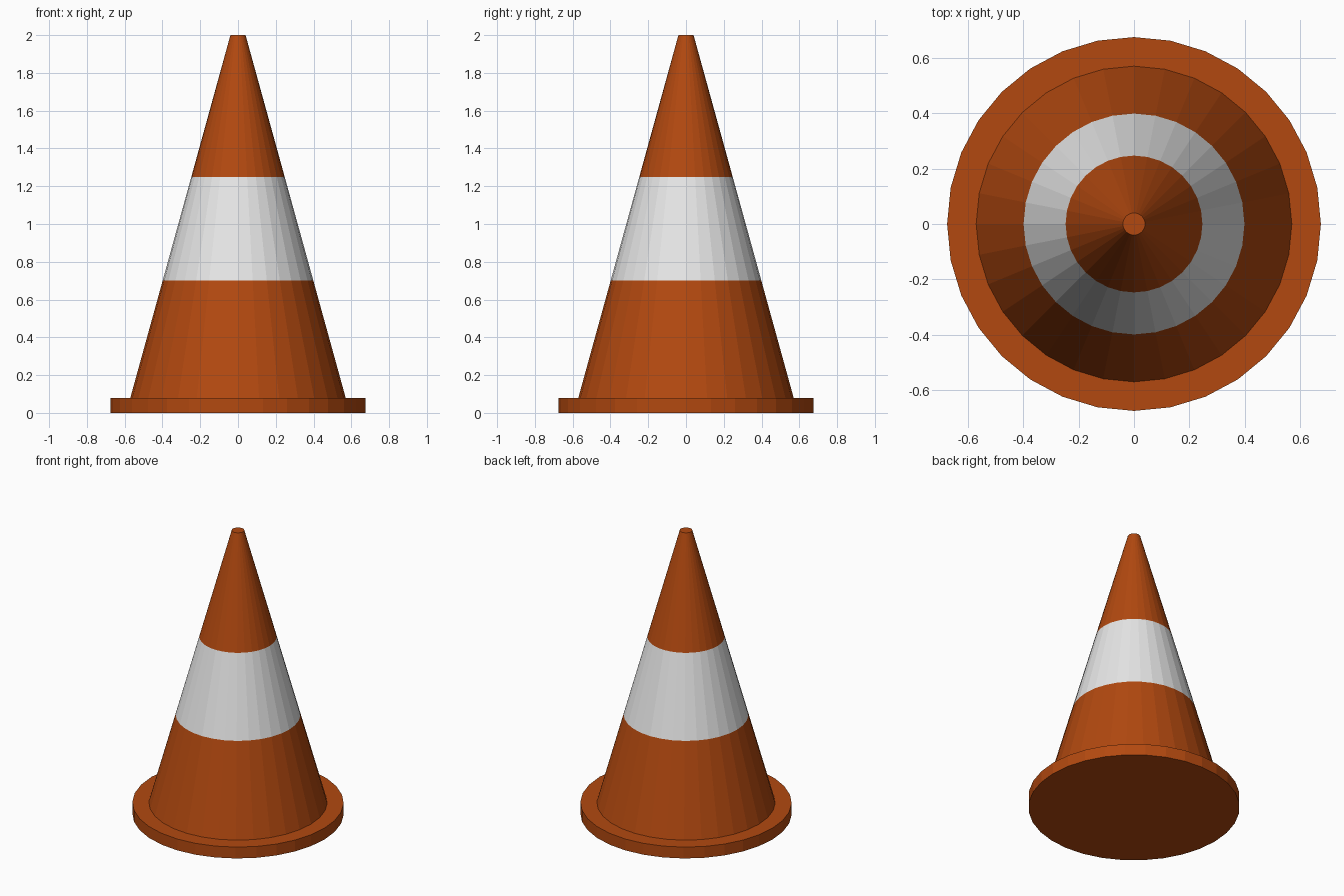
import bpy
import bmesh
from math import cos, sin, tau

SIDES = 32

cube = bpy.data.objects.get("Cube")
if cube:
    bpy.data.objects.remove(cube, do_unlink=True)


def make_material(name, rgb):
    mat = bpy.data.materials.new(name)
    mat.use_nodes = True
    color = (*rgb, 1.0)
    mat.diffuse_color = color
    mat.node_tree.nodes["Principled BSDF"].inputs["Base Color"].default_value = color
    return mat


orange = make_material("orange plastic", (0.447, 0.066, 0.005))
white = make_material("white band", (0.8, 0.8, 0.8))


def lathe(name, profile, materials, band=None):
    """Capped, flat-shaded solid of revolution from (radius, height) pairs."""
    bm = bmesh.new()
    rings = [[bm.verts.new((r * cos(tau * i / SIDES), r * sin(tau * i / SIDES), z))
              for i in range(SIDES)] for r, z in profile]
    for low, high in zip(rings, rings[1:]):
        for i in range(SIDES):
            j = (i + 1) % SIDES
            bm.faces.new((low[i], low[j], high[j], high[i]))
    bm.faces.new(rings[0][::-1])
    bm.faces.new(rings[-1])
    # Colour the faces between the band heights
    if band:
        for face in bm.faces:
            if band[0] < face.calc_center_median().z < band[1]:
                face.material_index = 1
    mesh = bpy.data.meshes.new(name)
    bm.to_mesh(mesh)
    bm.free()
    for mat in materials:
        mesh.materials.append(mat)
    obj = bpy.data.objects.new(name, mesh)
    bpy.context.collection.objects.link(obj)
    return obj


# Round base plate
BASE_TOP = 0.08
lathe("base_plate", [(0.675, 0), (0.675, BASE_TOP)], [orange])

# Tapered body with a reflective band
BAND = (0.7, 1.25)


def body_radius(z):
    return 0.57 + (0.04 - 0.57) * (z - BASE_TOP) / (2 - BASE_TOP)


lathe("cone_body", [(body_radius(z), z) for z in (BASE_TOP, *BAND, 2)],
      [orange, white], BAND)
